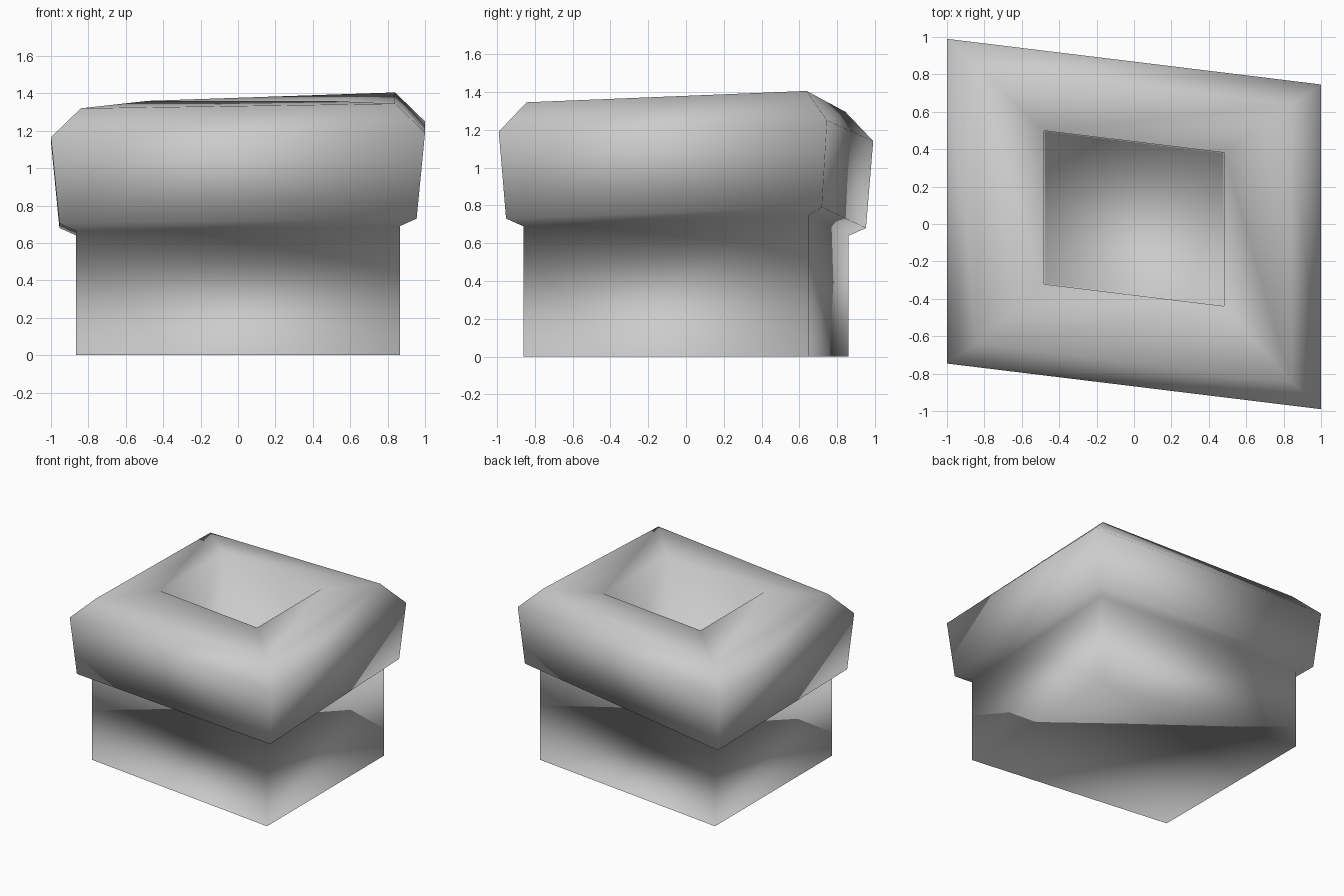
import bpy, bmesh

cube = bpy.data.objects.get("Cube")
if cube:
    bpy.data.objects.remove(cube, do_unlink=True)

# Single clay-grey material
mat = bpy.data.materials.new("light_grey")
mat.use_nodes = True
grey = (0.6, 0.6, 0.6, 1)
mat.diffuse_color = grey
mat.node_tree.nodes["Principled BSDF"].inputs["Base Color"].default_value = grey

SKEW = -0.122
# Corner direction and how far the uneven rim rises there
CORNERS = [(-1, -1, -0.025), (1, -1, 0), (1, 1, 0.06), (-1, 1, -0.05)]
# Profile from foot to pot floor: half width, half depth, y shift, height, tilt
PROFILE = [
    (0.865, 0.755, 0, 0, 0),          # foot
    (0.865, 0.755, 0, 0.69, 1),       # top of body
    (0.955, 0.835, 0, 0.73, 1),       # underside of rim
    (1.0, 0.868, 0, 1.19, 1),         # widest part of rim
    (0.84, 0.74, 0, 1.345, 1),        # top edge of rim
    (0.48, 0.41, 0.03, 1.36, 0),      # lip of the opening
    (0.475, 0.405, 0.03, 0.3, 0),     # pot floor
]

bm = bmesh.new()
rings = []
for w, d, shift, z, tilt in PROFILE:
    rings.append([bm.verts.new((sx * w, sy * d + SKEW * sx * w + shift, z + tilt * dz))
                  for sx, sy, dz in CORNERS])
for low, high in zip(rings, rings[1:]):
    for i in range(4):
        j = (i + 1) % 4
        bm.faces.new((low[i], low[j], high[j], high[i]))
bm.faces.new(rings[-1])   # inner floor
bm.faces.new(rings[0])    # base sheet, facing up like the floor
for f in bm.faces:
    f.smooth = True

mesh = bpy.data.meshes.new("square_pot")
bm.to_mesh(mesh)
bm.free()
mesh.materials.append(mat)
pot = bpy.data.objects.new("square_pot", mesh)
bpy.context.collection.objects.link(pot)
